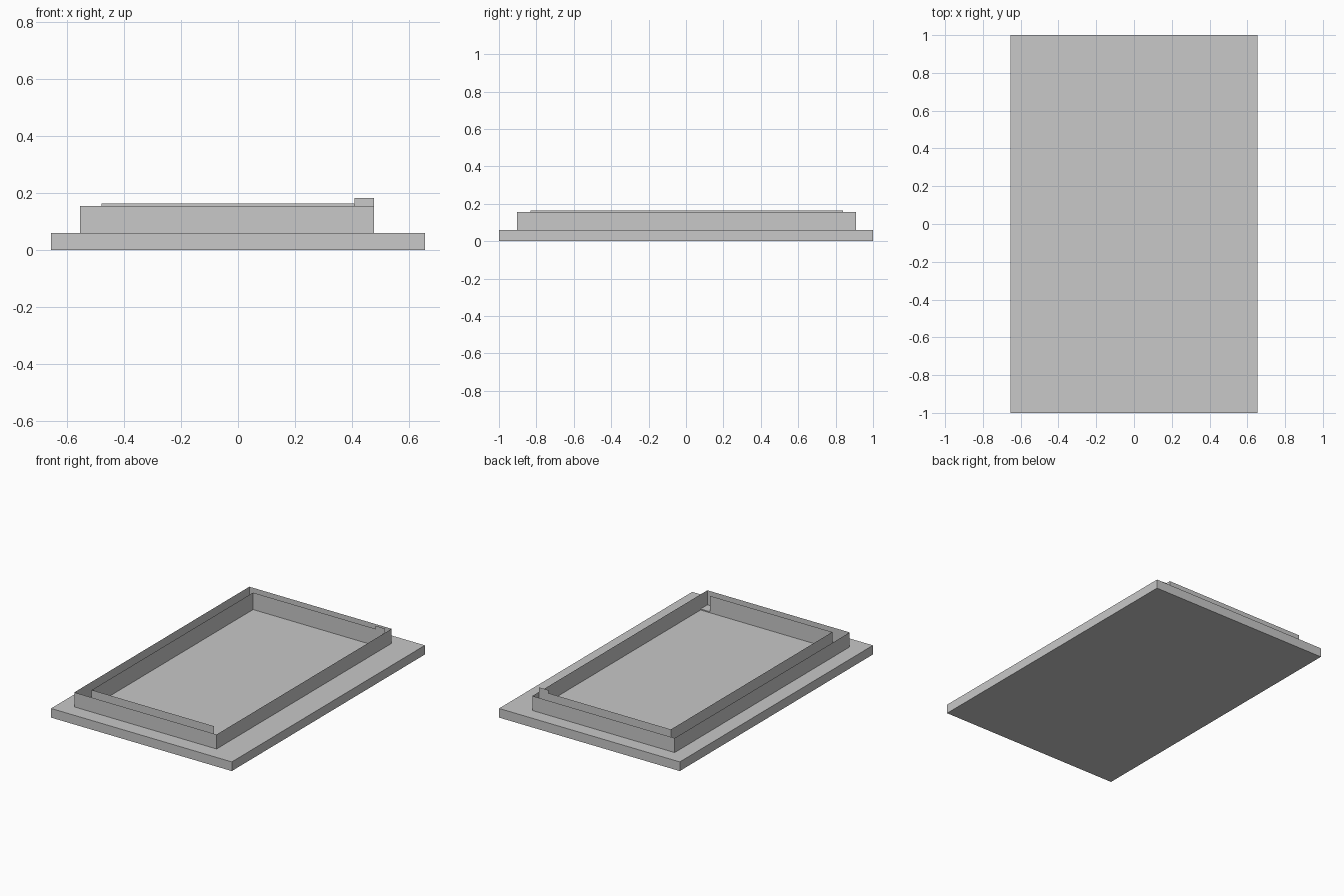
import bpy
import bmesh

cube = bpy.data.objects.get("Cube")
if cube:
    bpy.data.objects.remove(cube, do_unlink=True)

# Single plain grey
grey = bpy.data.materials.new("plain_grey")
grey.use_nodes = True
colour = (0.58, 0.58, 0.58, 1)
grey.diffuse_color = colour
grey.node_tree.nodes["Principled BSDF"].inputs["Base Color"].default_value = colour


def finish(name, bm):
    mesh = bpy.data.meshes.new(name)
    bm.to_mesh(mesh)
    bm.free()
    mesh.materials.append(grey)
    obj = bpy.data.objects.new(name, mesh)
    bpy.context.collection.objects.link(obj)
    return obj


def sheet_wall(name, path, bottom, top, closed=False):
    """Upright wall of single sheets following a plan path."""
    bm = bmesh.new()
    low = [bm.verts.new((x, y, bottom)) for x, y in path]
    high = [bm.verts.new((x, y, top)) for x, y in path]
    count = len(path)
    for i in range(count if closed else count - 1):
        j = (i + 1) % count
        bm.faces.new((low[i], low[j], high[j], high[i]))
    return finish(name, bm)


BASE_TOP, FLOOR = 0.06, 0.053
LEFT, RIGHT, POST = -0.478, 0.477, 0.408
FRONT, BACK = -0.832, 0.839
OUTER_LEFT, OUTER_FRONT, OUTER_BACK = -0.555, -0.903, 0.91

# Base slab with a shallow recessed floor
bm = bmesh.new()
bmesh.ops.create_cube(bm, size=1)
for v in bm.verts:
    v.co.x *= 1.31
    v.co.y *= 2
    v.co.z = (v.co.z + 0.5) * BASE_TOP
bm.normal_update()
floor = max(bm.faces, key=lambda f: f.calc_center_median().z)
bmesh.ops.inset_individual(bm, faces=[floor], thickness=0.17)
for v in floor.verts:
    v.co.x = RIGHT if v.co.x > 0 else LEFT
    v.co.y = BACK if v.co.y > 0 else FRONT
bmesh.ops.inset_individual(bm, faces=[floor], thickness=0)
for v in floor.verts:
    v.co.z = FLOOR
finish("base_slab", bm)

# Outer enclosure
sheet_wall("outer_wall",
           [(OUTER_LEFT, OUTER_FRONT), (RIGHT, OUTER_FRONT),
            (RIGHT, OUTER_BACK), (OUTER_LEFT, OUTER_BACK)],
           BASE_TOP, 0.155, closed=True)

# Inner wall, open on one long side
sheet_wall("inner_wall", [(POST, BACK), (LEFT, BACK), (LEFT, FRONT), (POST, FRONT)],
           FLOOR, 0.164)

# Raised tab at the back corner
sheet_wall("corner_tab", [(RIGHT, BACK), (POST, BACK)], FLOOR, 0.184)
